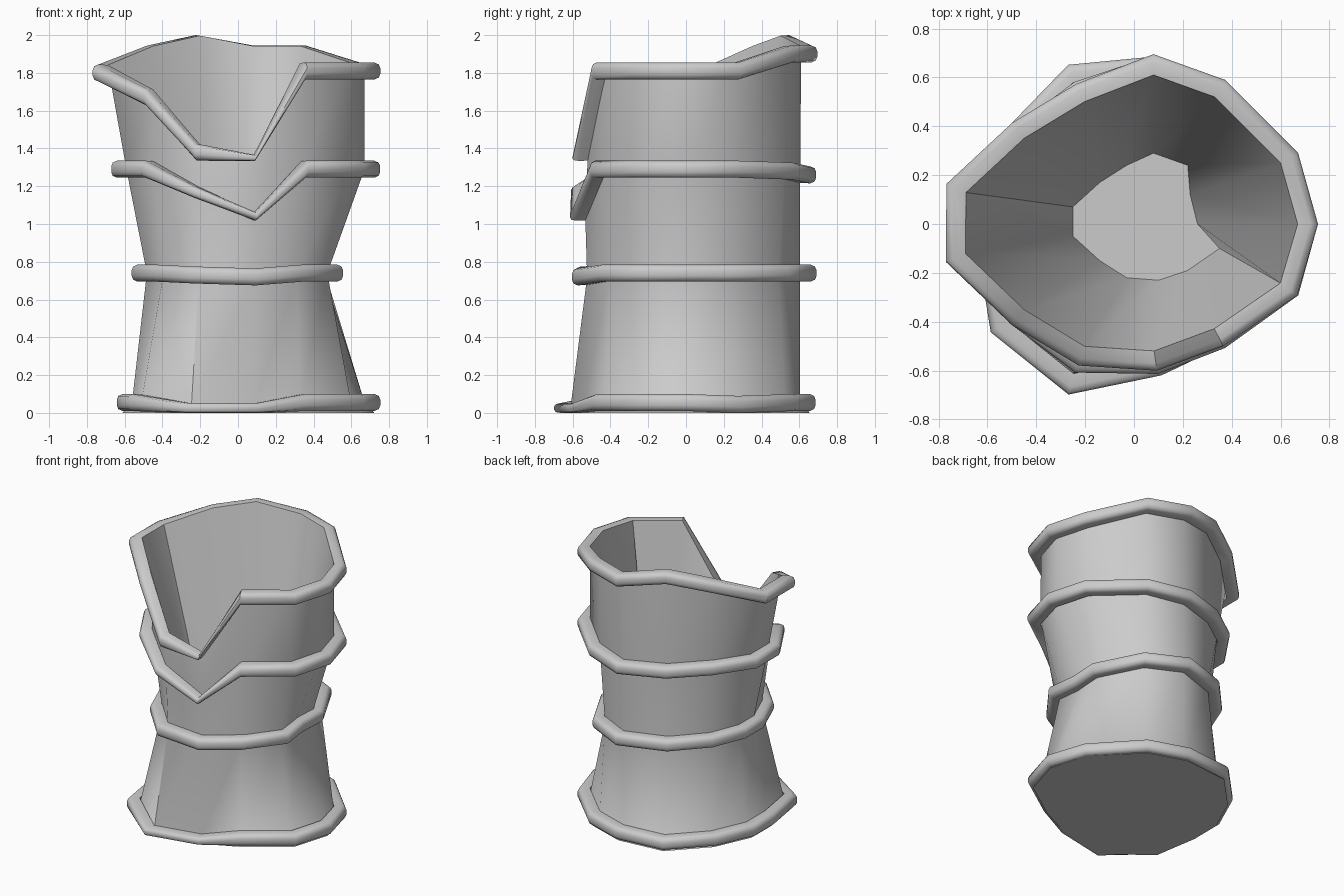
import bpy, bmesh, math
from mathutils import Vector

if "Cube" in bpy.data.objects:
    bpy.data.objects.remove(bpy.data.objects["Cube"])

ANG = [0, 22.6, 57.6, 82.5, 112, 142, 169.4, 190, 218, 248, 279, 307.5, 338]
N = len(ANG)


def loop(radii, z, dips={}):
    """Closed irregular loop; dips overrides height at chosen corners."""
    return [Vector((r * math.cos(math.radians(a)), r * math.sin(math.radians(a)), dips.get(i, z)))
            for i, (a, r) in enumerate(zip(ANG, radii))]


def outward(pts):
    """Mitred horizontal outward direction at each corner."""
    res = []
    for i, p in enumerate(pts):
        a, b = p - pts[i - 1], pts[(i + 1) % N] - p
        na = Vector((a.y, -a.x, 0)).normalized()
        nb = Vector((b.y, -b.x, 0)).normalized()
        m = (na + nb).normalized()
        res.append(m / max(m.dot(na), 0.75))
    return res


def loft(name, loops, caps=False, cyclic=False, angle=45):
    bm = bmesh.new()
    rows = [[bm.verts.new(p) for p in l] for l in loops]
    pairs = list(zip(rows, rows[1:]))
    if cyclic:
        pairs.append((rows[-1], rows[0]))
    for r, s in pairs:
        for i in range(N):
            j = (i + 1) % N
            bm.faces.new((r[i], r[j], s[j], s[i]))
    if caps:
        bm.faces.new(rows[0][::-1])
        bm.faces.new(rows[-1])
    bmesh.ops.recalc_face_normals(bm, faces=bm.faces)
    me = bpy.data.meshes.new(name)
    bm.to_mesh(me)
    bm.free()
    ob = bpy.data.objects.new(name, me)
    bpy.context.collection.objects.link(ob)
    bpy.ops.object.select_all(action='DESELECT')
    ob.select_set(True)
    bpy.context.view_layer.objects.active = ob
    bpy.ops.object.shade_smooth_by_angle(angle=math.radians(angle))


SECTION = [(0, -.042), (.05, -.045), (.072, -.035), (.08, -.015),
           (.08, .015), (.072, .035), (.05, .045), (0, .042)]


def band(name, wall, pinch={}):
    """Rounded hoop hugging the wall; pinch thins it at chosen corners."""
    out = outward(wall)
    rows = []
    for d, h in SECTION:
        row = []
        for i, (p, o) in enumerate(zip(wall, out)):
            q = p + o * d + Vector((0, 0, h * pinch.get(i, 1)))
            q.z = max(q.z, 0)
            row.append(q)
        rows.append(row)
    loft(name, rows, cyclic=True)


# wall outlines at each hoop
base = loop([.67, .65, .616, .61, .62, .57, .57, .57, .65, .66, .55, .54, .646],
            .055, {1: .045, 9: .025, 10: .025})
waist = loop([.45, .50, .58, .61, .55, .50, .49, .49, .50, .55, .53, .51, .51],
             .74, {9: .73, 10: .72})
upper = loop([.67, .65, .616, .61, .55, .55, .60, .60, .57, .57, .54, .55, .65],
             1.29, {2: 1.28, 3: 1.26, 4: 1.27, 9: 1.17, 10: 1.04})
rim = loop([.67, .65, .616, .615, .54, .57, .70, .70, .57, .54, .526, .54, .646],
           1.81, {2: 1.90, 3: 1.90, 4: 1.955, 5: 1.90, 6: 1.80, 7: 1.80,
                  8: 1.67, 9: 1.38, 10: 1.35})

# hoops
band("base_hoop", base, {9: .6, 10: .6})
band("waist_hoop", waist)
band("upper_hoop", upper, {9: .7, 10: .5})
band("rim_hoop", rim, {10: .35})

# hollow body: flat bottom, outer wall, then inner funnel down to a small floor
floor = [Vector((x, y, .3)) for x, y in
         [(.26, 0), (.23, .12), (.22, .24), (.08, .29), (-.03, .24), (-.14, .17), (-.25, .07),
          (-.25, -.05), (-.14, -.15), (-.03, -.22), (.1, -.23), (.22, -.19), (.35, -.1)]]
bottom = [p + o * .05 for p, o in zip(base, outward(base))]
for p in bottom:
    p.z = 0
lip = [p + Vector((0, 0, .042 * (.35 if i == 10 else 1))) for i, p in enumerate(rim)]
loft("body", [bottom, base, waist, upper, lip, floor], caps=True)
